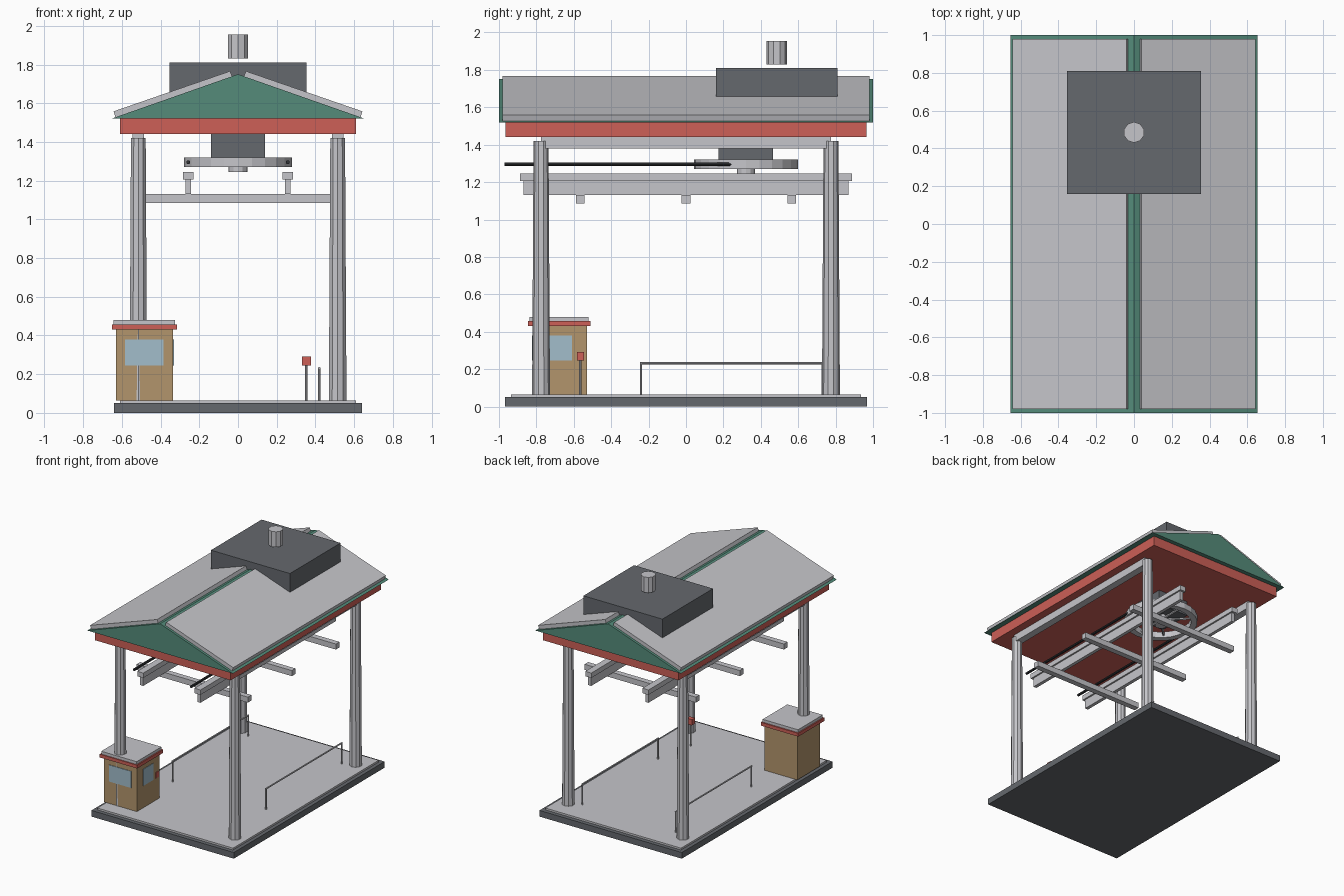
import bpy, bmesh, math
from mathutils import Matrix, Vector

cube = bpy.data.objects.get("Cube")
if cube:
    bpy.data.objects.remove(cube, do_unlink=True)


def material(name, r, g, b):
    m = bpy.data.materials.new(name)
    m.use_nodes = True
    m.diffuse_color = (r, g, b, 1)
    m.node_tree.nodes["Principled BSDF"].inputs["Base Color"].default_value = (r, g, b, 1)
    return m


GREY = material("light grey", .56, .56, .59)
DARK = material("dark grey", .13, .14, .155)
RED = material("red", .61, .115, .095)
GREEN = material("green", .09, .26, .195)
TAN = material("tan", .45, .3, .15)
GLASS = material("pale blue", .36, .51, .6)
BLACK = material("black", .03, .032, .036)


def finish(name, bm, mat):
    bmesh.ops.recalc_face_normals(bm, faces=bm.faces)
    me = bpy.data.meshes.new(name)
    bm.to_mesh(me)
    bm.free()
    me.materials.append(mat)
    ob = bpy.data.objects.new(name, me)
    bpy.context.collection.objects.link(ob)
    return ob


def box(name, x, y, z, mat):
    """Box from (min, max) pairs on each axis."""
    bm = bmesh.new()
    bmesh.ops.create_cube(bm, size=1)
    for v in bm.verts:
        v.co = [(a + b) / 2 + c * (b - a) for (a, b), c in zip((x, y, z), v.co)]
    return finish(name, bm, mat)


def rod(name, start, end, r1, r2, mat, sides=10):
    """Tapered cylinder between two points."""
    a, b = Vector(start), Vector(end)
    turn = (b - a).to_track_quat('Z', 'Y').to_matrix().to_4x4()
    bm = bmesh.new()
    bmesh.ops.create_cone(bm, cap_ends=True, segments=sides, radius1=r1, radius2=r2,
                          depth=(b - a).length,
                          matrix=Matrix.Translation((a + b) / 2) @ turn)
    return finish(name, bm, mat)


def extrude_y(name, profile, half, mat):
    """Extrude an x-z outline along y."""
    bm = bmesh.new()
    face = bm.faces.new([bm.verts.new((x, -half, z)) for x, z in profile])
    out = bmesh.ops.extrude_face_region(bm, geom=[face])["geom"]
    moved = [g for g in out if isinstance(g, bmesh.types.BMVert)]
    bmesh.ops.translate(bm, verts=moved, vec=(0, 2 * half, 0))
    return finish(name, bm, mat)


# Base
box("foundation", (-.64, .64), (-.968, .968), (0, .05), DARK)
box("floor", (-.61, .61), (-.935, .935), (.05, .065), GREY)

# Roof
box("roof_fascia", (-.61, .61), (-.965, .965), (1.44, 1.52), RED)
extrude_y("gable_roof", [(-.655, 1.52), (.655, 1.52), (0, 1.75)], 1, GREEN)
box("roof_hood", (-.355, .355), (.16, .81), (1.655, 1.81), DARK)
rod("chimney", (0, .485, 1.83), (0, .485, 1.955), .055, .055, GREY)

# Parts repeated on both sides
for side, s in (("right", -1), ("left", 1)):
    panel = [(.03, 1.737), (.041, 1.766), (.643, 1.558), (.633, 1.526)]
    extrude_y(side + "_roof_panel", [(s * x, z) for x, z in panel], .98, GREY)
    px = s * .515
    for end, y in (("front", -.775), ("back", .775)):
        rod(f"{end}_{side}_post", (px, y, .06), (px, y, 1.42), .048, .04, GREY)
    box(side + "_top_beam", (px - .03, px + .03), (-.775, .775), (1.38, 1.44), GREY)

    # Hanging rail
    rx = s * .257
    box(side + "_rail_web", (rx - .014, rx + .014), (-.87, .87), (1.13, 1.205), GREY)
    box(side + "_rail_flange", (rx - .027, rx + .027), (-.888, .888), (1.205, 1.245), GREY)
    rod(side + "_cable", (rx, -.97, 1.295), (rx, .32, 1.295), .01, .01, BLACK, 8)

    # Handrail
    hx = s * .42
    for end, y in (("front", -.24), ("back", .73)):
        rod(f"{side}_handrail_{end}", (hx, y, .065), (hx, y, .235), .006, .006, GREY, 8)
    rod(side + "_handrail_bar", (hx, -.246, .232), (hx, .736, .232), .006, .006, GREY, 8)

    # Control stand
    cx = s * .353
    rod(side + "_control_stand", (cx, -.565, .065), (cx, -.565, .25), .006, .006, GREY, 8)
    box(side + "_control_box", (cx - .023, cx + .023), (-.584, -.546), (.245, .292), RED)

# Cross beams
for i, y in enumerate((-.565, 0, .565)):
    box(f"cross_beam_{i + 1}", (-.5, .5), (y - .023, y + .023), (1.085, 1.13), GREY)

# Drive machinery and wheel
WY = .32
box("drive_housing", (-.14, .14), (WY - .145, WY + .145), (1.32, 1.44), DARK)
bm = bmesh.new()
rim = [bm.verts.new((r, WY, z)) for r, z in ((.23, 1.27), (.278, 1.27), (.278, 1.32), (.23, 1.32))]
edges = [bm.edges.new((rim[i], rim[(i + 1) % 4])) for i in range(4)]
bmesh.ops.spin(bm, geom=rim + edges, cent=(0, WY, 0), axis=(0, 0, 1),
               angle=2 * math.pi, steps=24, use_merge=True)
bmesh.ops.remove_doubles(bm, verts=bm.verts, dist=.0005)
finish("wheel_rim", bm, GREY)
for i in range(8):
    a = i * math.pi / 4
    rod(f"wheel_spoke_{i + 1}", (0, WY, 1.295),
        (.24 * math.cos(a), WY + .24 * math.sin(a), 1.295), .01, .01, GREY, 6)
rod("wheel_hub", (0, WY, 1.245), (0, WY, 1.33), .048, .048, GREY, 12)

# Operator hut
box("hut_walls", (-.63, -.335), (-.82, -.53), (.065, .43), TAN)
box("hut_trim", (-.652, -.315), (-.845, -.51), (.43, .457), RED)
box("hut_roof", (-.643, -.325), (-.837, -.52), (.457, .48), GREY)
box("hut_front_window", (-.585, -.385), (-.824, -.818), (.245, .38), GLASS)
box("hut_side_window", (-.338, -.331), (-.74, -.61), (.245, .38), GLASS)
